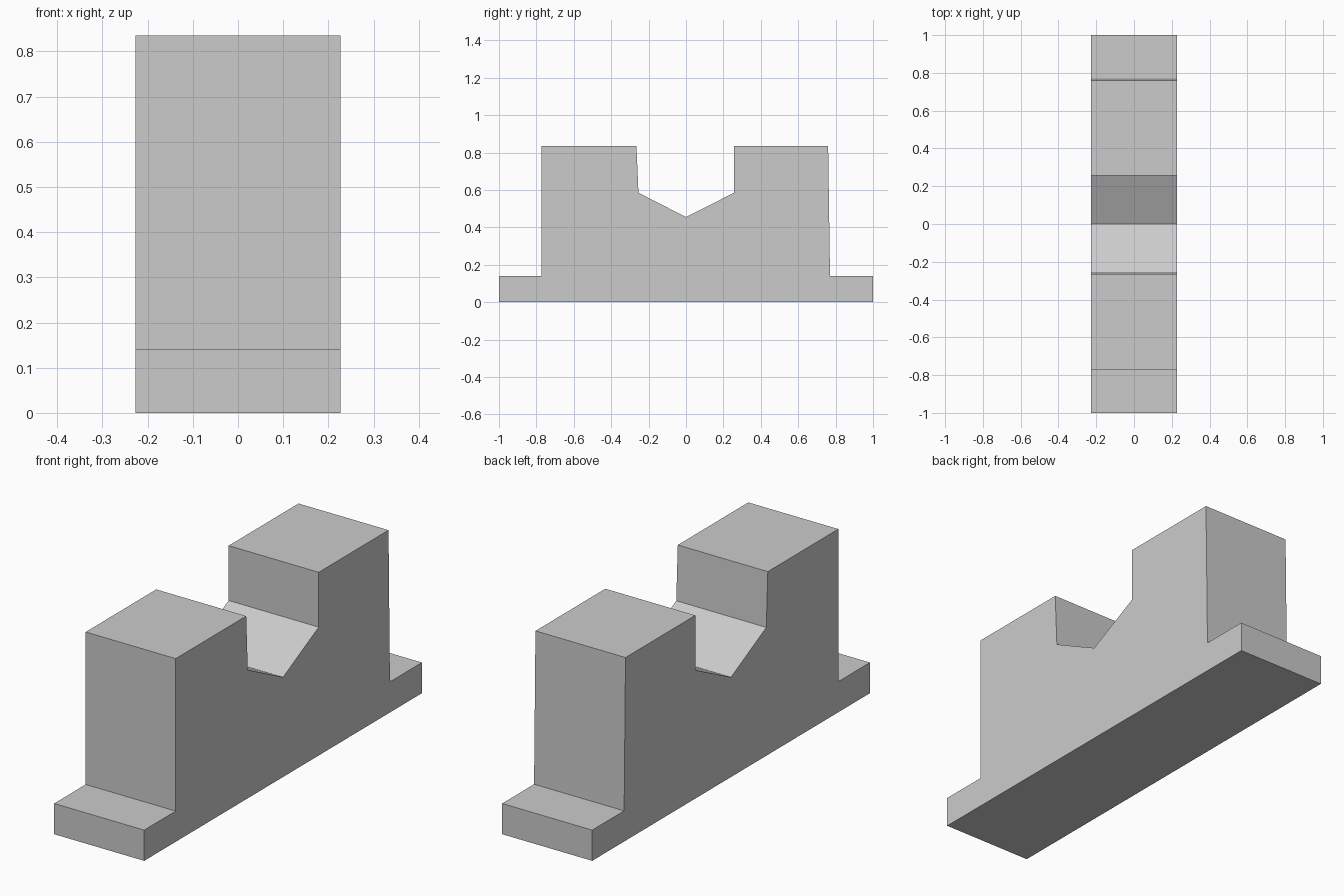
import bpy
import bmesh

cube = bpy.data.objects.get("Cube")
if cube:
    bpy.data.objects.remove(cube, do_unlink=True)

HALF_WIDTH = 0.227

# Single plain grey finish
grey = bpy.data.materials.new("plain_grey")
grey.use_nodes = True
colour = (0.6, 0.6, 0.6, 1.0)
grey.diffuse_color = colour
grey.node_tree.nodes["Principled BSDF"].inputs["Base Color"].default_value = colour

# Side profile (y, z): flanged base, two uprights and a V-shaped cradle
profile = [
    (-1, 0), (1, 0), (1, 0.14),
    (0.77, 0.14), (0.76, 0.835), (0.257, 0.835), (0.257, 0.585),
    (0, 0.455),
    (-0.254, 0.585), (-0.265, 0.835), (-0.773, 0.835), (-0.773, 0.14),
    (-1, 0.14),
]

# Extrude the profile across the width
bm = bmesh.new()
side = bm.faces.new([bm.verts.new((-HALF_WIDTH, y, z)) for y, z in profile])
result = bmesh.ops.extrude_face_region(bm, geom=[side], use_keep_orig=True)
moved = [g for g in result["geom"] if isinstance(g, bmesh.types.BMVert)]
bmesh.ops.translate(bm, verts=moved, vec=(2 * HALF_WIDTH, 0, 0))
bmesh.ops.recalc_face_normals(bm, faces=bm.faces)

mesh = bpy.data.meshes.new("v_cradle_block")
bm.to_mesh(mesh)
bm.free()
mesh.materials.append(grey)
block = bpy.data.objects.new("v_cradle_block", mesh)
bpy.context.collection.objects.link(block)
